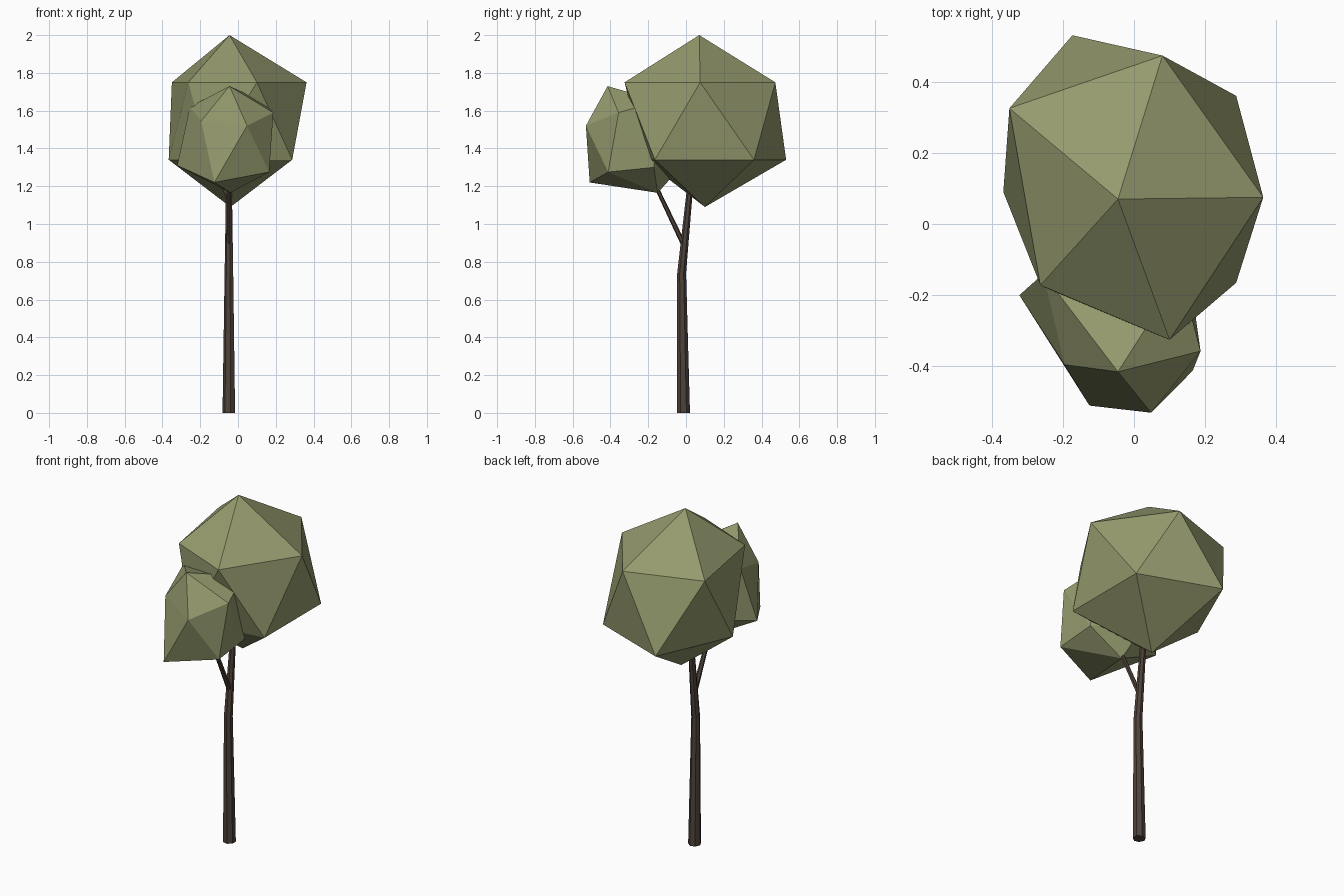
import bpy, bmesh, math
from mathutils import Vector

if "Cube" in bpy.data.objects:
    bpy.data.objects.remove(bpy.data.objects["Cube"])


def material(name, rgb):
    m = bpy.data.materials.new(name)
    m.diffuse_color = (*rgb, 1)
    m.use_nodes = True
    m.node_tree.nodes["Principled BSDF"].inputs["Base Color"].default_value = m.diffuse_color
    return m


LEAF = material("olive leaves", (0.30, 0.325, 0.155))
BARK = material("brown bark", (0.078, 0.055, 0.042))


def finish(name, bm, mat):
    bmesh.ops.recalc_face_normals(bm, faces=bm.faces[:])
    me = bpy.data.meshes.new(name)
    bm.to_mesh(me)
    bm.free()
    me.materials.append(mat)
    ob = bpy.data.objects.new(name, me)
    bpy.context.collection.objects.link(ob)
    return ob


def crown(name, top, upper, lower, bottom):
    """Uneven icosahedron: two poles and two staggered five-point rings."""
    bm = bmesh.new()
    t, b = bm.verts.new(top), bm.verts.new(bottom)
    u = [bm.verts.new(p) for p in upper]
    w = [bm.verts.new(p) for p in lower]
    for i in range(5):
        j = (i + 1) % 5
        for tri in ((t, u[i], u[j]), (u[i], w[i], u[j]),
                    (u[j], w[i], w[j]), (b, w[j], w[i])):
            bm.faces.new(tri)
    return finish(name, bm, LEAF)


def limb(name, path, sides):
    """Tapered tube through (x, y, z, radius) points, rings kept level."""
    bm = bmesh.new()
    rings = []
    for x, y, z, r in path:
        rings.append([bm.verts.new((x + r * math.cos(a), y + r * math.sin(a), z))
                      for a in (math.tau * (k + 0.5) / sides for k in range(sides))])
    for p, q in zip(rings, rings[1:]):
        for k in range(sides):
            n = (k + 1) % sides
            bm.faces.new((p[k], p[n], q[n], q[k]))
    bm.faces.new(rings[0])
    bm.faces.new(rings[-1])
    return finish(name, bm, BARK)


# Main crown
crown("large_crown", (-0.045, 0.07, 2.0),
      [(0.363, 0.075, 1.75), (0.08, 0.473, 1.75), (-0.35, 0.325, 1.75),
       (-0.263, -0.172, 1.75), (0.10, -0.325, 1.75)],
      [(0.287, 0.36, 1.34), (-0.173, 0.53, 1.34), (-0.367, 0.09, 1.34),
       (-0.15, -0.225, 1.34), (0.287, -0.165, 1.34)],
      (-0.04, 0.10, 1.09))

# Smaller crown at the front
crown("small_crown", (-0.045, -0.415, 1.73),
      [(0.187, -0.357, 1.59), (0.13, -0.14, 1.65), (-0.255, -0.14, 1.62),
       (-0.195, -0.395, 1.545), (0.048, -0.53, 1.52)],
      [(0.16, -0.17, 1.30), (-0.08, 0.0, 1.33), (-0.322, -0.2, 1.31),
       (-0.125, -0.51, 1.22), (0.165, -0.412, 1.275)],
      (-0.04, -0.15, 1.165))

# Trunk, bending back above the middle, and the forked branch
limb("trunk", [(-0.047, -0.013, 0, 0.035), (-0.047, -0.023, 0.74, 0.024),
               (-0.047, 0.018, 1.16, 0.017), (-0.047, 0.025, 1.25, 0.015)], 7)
limb("branch", [(-0.047, -0.012, 0.89, 0.015), (-0.047, -0.15, 1.18, 0.012),
                (-0.047, -0.17, 1.22, 0.011)], 6)
